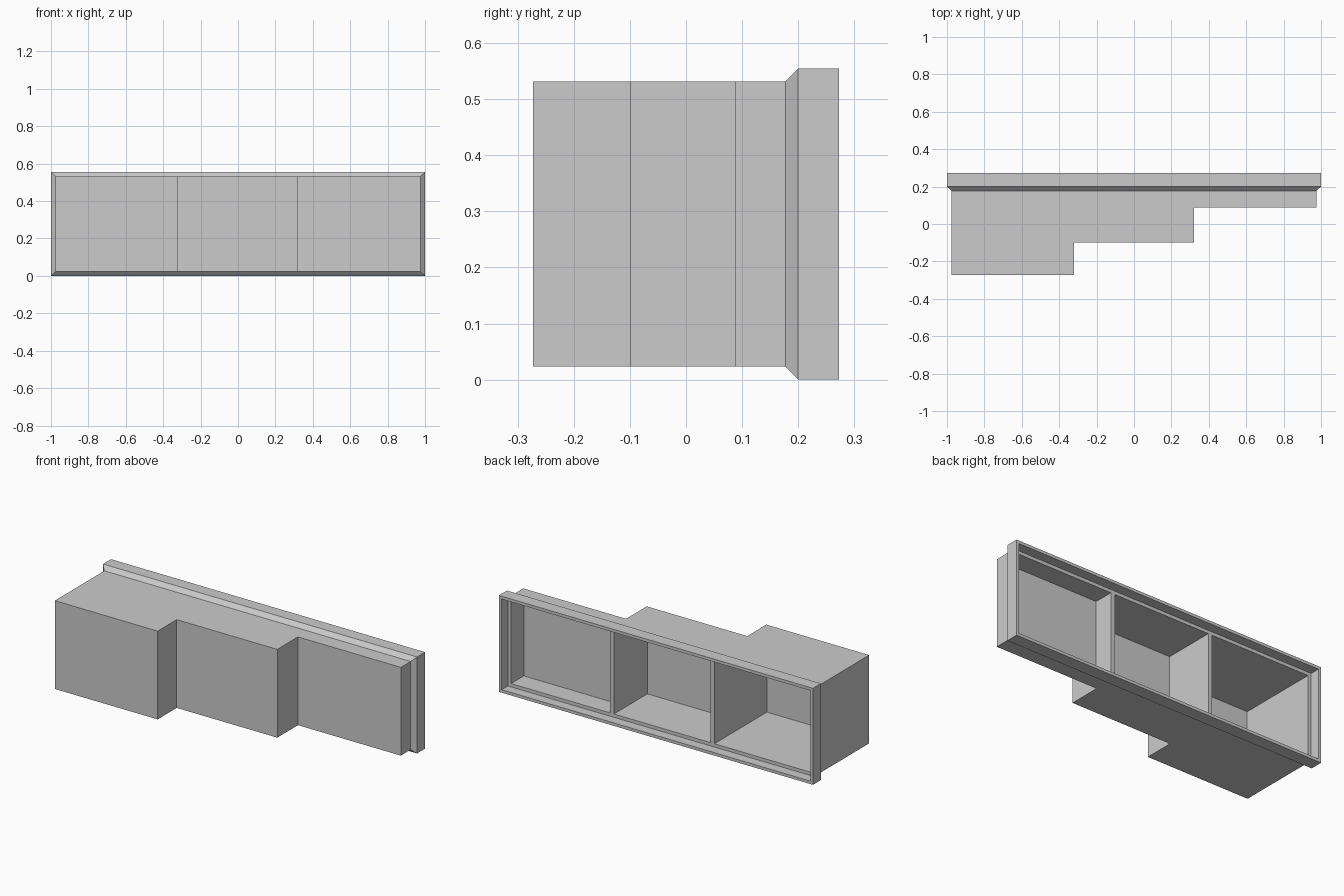
import bpy
import bmesh
from mathutils import Vector
from mathutils.geometry import normal

cube = bpy.data.objects.get("Cube")
if cube:
    bpy.data.objects.remove(cube, do_unlink=True)

grey = bpy.data.materials.new("light_grey")
grey.use_nodes = True
grey.diffuse_color = (0.6, 0.6, 0.6, 1)
grey.node_tree.nodes["Principled BSDF"].inputs["Base Color"].default_value = (0.6, 0.6, 0.6, 1)

MID = 0.2775                       # middle height
BODY_X, BODY_Z = 0.975, 0.254      # half sizes of the stepped body
RIM_X, RIM_Z = 1.0, MID            # half sizes of the rim
LIP, WALL = 0.017, 0.0125
NECK, SHOULDER, LEDGE, BACK = 0.177, 0.2, 0.216, 0.273
STEP = 0.32
# left edge, right edge and front of each bay
BAYS = [(-BODY_X, -STEP, -BACK), (-STEP, STEP, -0.1), (STEP, BODY_X, 0.088)]


def face(bm, points, toward):
    """Add a face whose normal points toward the given direction."""
    points = [Vector(p) for p in points]
    if normal(points).dot(Vector(toward)) < 0:
        points.reverse()
    bm.faces.new([bm.verts.new(p) for p in points])


def finish(bm, name):
    bmesh.ops.remove_doubles(bm, verts=bm.verts, dist=0.0001)
    mesh = bpy.data.meshes.new(name)
    bm.to_mesh(mesh)
    bm.free()
    mesh.materials.append(grey)
    obj = bpy.data.objects.new(name, mesh)
    bpy.context.collection.objects.link(obj)


def rect(hx, hz, y):
    return [(sx * hx, y, MID + sz * hz) for sx, sz in ((-1, -1), (1, -1), (1, 1), (-1, 1))]


# Stepped outer body, open at the back
bm = bmesh.new()
outline = [(-BODY_X, NECK)]
for x0, x1, front in BAYS:
    outline += [(x0, front), (x1, front)]
outline.append((BODY_X, NECK))
low, high = MID - BODY_Z, MID + BODY_Z
for z, up in ((low, -1), (high, 1)):
    face(bm, [(x, y, z) for x, y in outline], (0, 0, up))
for (xa, ya), (xb, yb) in zip(outline, outline[1:]):
    face(bm, [(xa, ya, low), (xb, yb, low), (xb, yb, high), (xa, ya, high)],
         (yb - ya, xa - xb, 0))
finish(bm, "stepped_body")

# Rim: chamfer, outer band, back lip and inner band
bm = bmesh.new()
in_x, in_z = RIM_X - LIP, RIM_Z - LIP
loops = [rect(BODY_X, BODY_Z, NECK), rect(RIM_X, RIM_Z, SHOULDER), rect(RIM_X, RIM_Z, BACK),
         rect(in_x, in_z, BACK), rect(in_x, in_z, LEDGE)]
sides = [(0, 0, -1), (1, 0, 0), (0, 0, 1), (-1, 0, 0)]
for n, (a, b) in enumerate(zip(loops, loops[1:])):
    for i, side in enumerate(sides):
        j = (i + 1) % 4
        toward = [(side), side, (0, 1, 0), [-c for c in side]][n]
        face(bm, [a[i], a[j], b[j], b[i]], toward)
finish(bm, "rim")

# Ledge and the three hollow compartments behind it
bm = bmesh.new()
zs = [MID - in_z, low + WALL, high - WALL, MID + in_z]
xs = [-in_x] + [x for x0, x1, _ in BAYS for x in (x0 + WALL, x1 - WALL)] + [in_x]
for i, (xa, xb) in enumerate(zip(xs, xs[1:])):
    for k, (za, zb) in enumerate(zip(zs, zs[1:])):
        corners = [(xa, za), (xb, za), (xb, zb), (xa, zb)]
        if k != 1 or i % 2 == 0:
            face(bm, [(x, LEDGE, z) for x, z in corners], (0, 1, 0))
            continue
        floor = BAYS[i // 2][2] + WALL
        face(bm, [(x, floor, z) for x, z in corners], (0, 1, 0))
        for s, side in enumerate(sides):
            (x0, z0), (x1, z1) = corners[s], corners[(s + 1) % 4]
            face(bm, [(x0, LEDGE, z0), (x1, LEDGE, z1), (x1, floor, z1), (x0, floor, z0)],
                 [-c for c in side])
finish(bm, "compartments")
